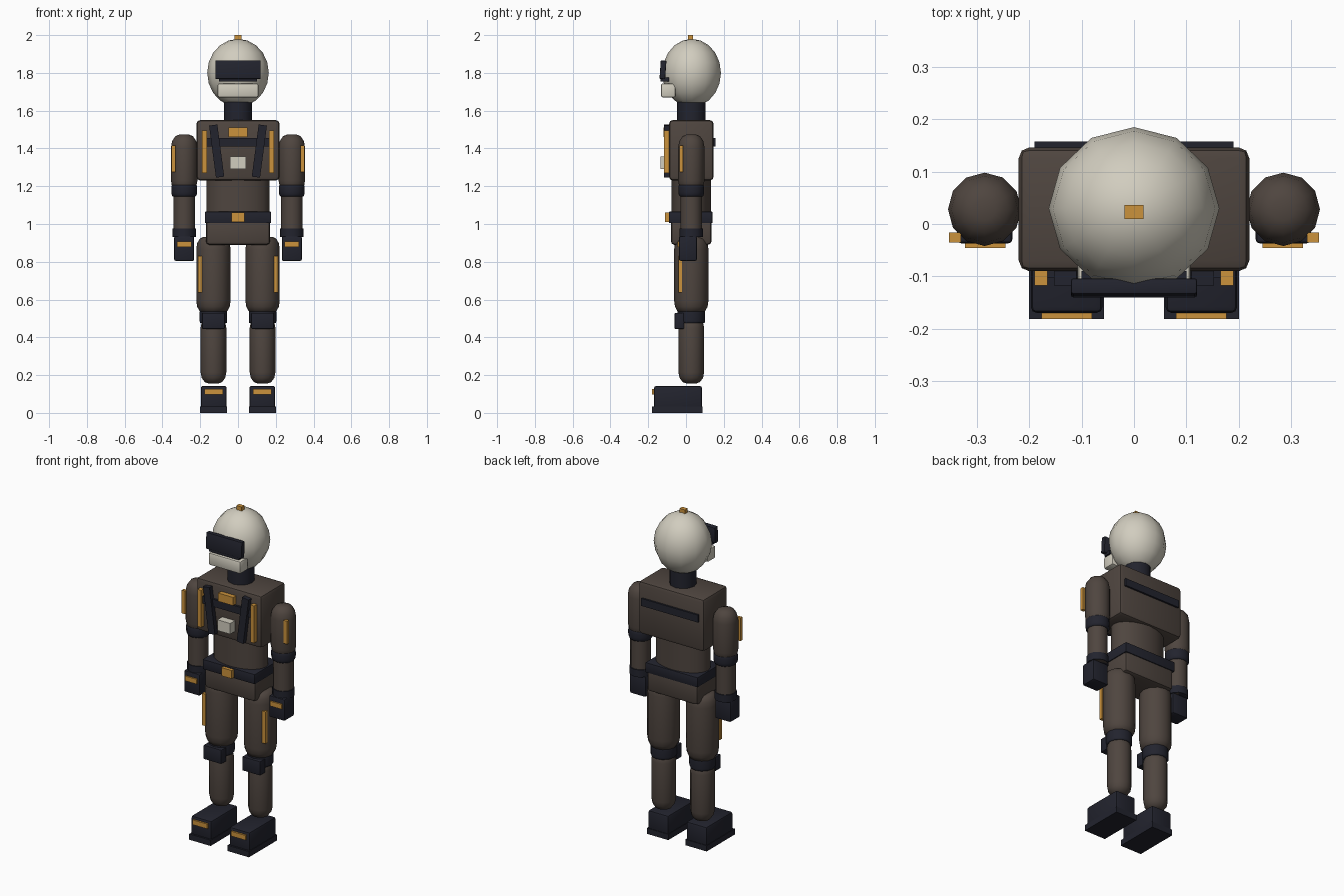
import bpy, bmesh, math
from mathutils import Matrix, Vector

if "Cube" in bpy.data.objects:
    bpy.data.objects.remove(bpy.data.objects["Cube"])

CY = 0.028  # depth of the body axis


def material(name, rgb):
    m = bpy.data.materials.new(name)
    m.diffuse_color = (*rgb, 1)
    m.use_nodes = True
    m.node_tree.nodes["Principled BSDF"].inputs["Base Color"].default_value = m.diffuse_color
    return m


BROWN = material("brown fabric", (0.078, 0.060, 0.050))
DARK = material("dark navy", (0.016, 0.017, 0.027))
AMBER = material("amber", (0.60, 0.29, 0.045))
IVORY = material("ivory shell", (0.64, 0.61, 0.52))


def finish(name, bm, mat):
    bmesh.ops.recalc_face_normals(bm, faces=bm.faces)
    me = bpy.data.meshes.new(name)
    bm.to_mesh(me)
    bm.free()
    me.materials.append(mat)
    ob = bpy.data.objects.new(name, me)
    bpy.context.collection.objects.link(ob)
    return ob


def box(name, mat, x, y, z, bevel=0.0, rot=(0, 0, 0)):
    """Box from (min, max) ranges, with optional rounded edges."""
    bm = bmesh.new()
    size = [r[1] - r[0] for r in (x, y, z)]
    bmesh.ops.create_cube(bm, size=1, matrix=Matrix.Diagonal((*size, 1)))
    if bevel:
        bmesh.ops.bevel(bm, geom=bm.edges[:], offset=bevel, segments=2,
                        profile=0.5, affect='EDGES')
    ob = finish(name, bm, mat)
    ob.location = [(r[0] + r[1]) / 2 for r in (x, y, z)]
    ob.rotation_euler = rot
    return ob


def limb(name, mat, x, z0, z1, rx, ry=None, cap=0.0, flat=1.0, n=12, y=CY):
    """Upright round part; the ends curve in over 'cap' to 'flat' * radius."""
    ry = ry or rx
    steps = [math.radians(a) for a in ((90, 60, 30, 0) if cap else (0,))]
    curve = [(flat + (1 - flat) * math.cos(a), cap * (1 - math.sin(a))) for a in steps]
    profile = [(f, z0 + h) for f, h in curve] + [(f, z1 - h) for f, h in reversed(curve)]
    bm = bmesh.new()
    rings = [[bm.verts.new((x + rx * f * math.cos(2 * math.pi * i / n),
                            y + ry * f * math.sin(2 * math.pi * i / n), z))
              for i in range(n)] for f, z in profile]
    for a, b in zip(rings, rings[1:]):
        for i in range(n):
            bm.faces.new((a[i], a[(i + 1) % n], b[(i + 1) % n], b[i]))
    bm.faces.new(rings[0])
    bm.faces.new(rings[-1])
    return finish(name, bm, mat)


# Head, visor and jaw
bm = bmesh.new()
bmesh.ops.create_uvsphere(bm, u_segments=12, v_segments=10, radius=1,
                          matrix=Matrix.Translation((0, 0.03, 1.8))
                          @ Matrix.Diagonal((0.163, 0.155, 0.18, 1)))
finish("helmet", bm, IVORY)
box("helmet_beacon", AMBER, (-0.018, 0.018), (0.01, 0.036), (1.965, 2.0))
box("visor", DARK, (-0.12, 0.12), (-0.137, -0.107), (1.768, 1.865), 0.004,
    (math.radians(-4), 0, 0))
box("visor_lower_rim", DARK, (-0.1, 0.1), (-0.134, -0.09), (1.755, 1.775))
box("jaw_guard", IVORY, (-0.108, 0.108), (-0.132, -0.055), (1.67, 1.745), 0.01)
limb("neck", DARK, 0, 1.53, 1.66, 0.075)

# Torso
box("chest", BROWN, (-0.22, 0.22), (-0.09, 0.146), (1.23, 1.55), 0.02)
limb("abdomen", BROWN, 0, 1.03, 1.26, 0.168, 0.105, n=20)
box("pelvis", BROWN, (-0.17, 0.17), (-0.08, 0.135), (0.89, 1.05), 0.018)
box("belt", DARK, (-0.175, 0.175), (-0.09, 0.14), (1.005, 1.065), 0.004)
box("belt_buckle", AMBER, (-0.035, 0.035), (-0.11, -0.085), (1.01, 1.06))
box("back_band", DARK, (-0.19, 0.19), (0.14, 0.157), (1.41, 1.455))
box("chest_band", DARK, (-0.18, 0.18), (-0.103, -0.085), (1.41, 1.455))
box("chest_badge", AMBER, (-0.05, 0.05), (-0.118, -0.085), (1.46, 1.51))
box("chest_plate", IVORY, (-0.043, 0.043), (-0.136, -0.085), (1.292, 1.357))

for side, s in (("right", 1), ("left", -1)):
    def mx(a, b):
        return tuple(sorted((s * a, s * b)))

    # Harness and chest stripe
    box(f"harness_strap_{side}", DARK, mx(0.091, 0.135), (-0.117, -0.085),
        (1.247, 1.525), 0, (0, s * math.radians(7.5), 0))
    box(f"chest_stripe_{side}", AMBER, mx(0.165, 0.19), (-0.117, -0.085), (1.27, 1.495))

    # Arm
    ax = s * 0.285
    limb(f"upper_arm_{side}", BROWN, ax, 1.16, 1.475, 0.07, cap=0.07, flat=0.3)
    limb(f"elbow_{side}", DARK, ax, 1.145, 1.215, 0.068, cap=0.025, flat=0.85)
    limb(f"forearm_{side}", BROWN, ax, 0.93, 1.18, 0.057)
    limb(f"wrist_cuff_{side}", DARK, ax, 0.93, 0.975, 0.062)
    box(f"hand_{side}", DARK, mx(0.232, 0.338), (-0.037, 0.057), (0.805, 0.935), 0.008)
    box(f"hand_stripe_{side}", AMBER, mx(0.245, 0.323), (-0.046, -0.03), (0.878, 0.907))
    box(f"arm_stripe_{side}", AMBER, mx(0.33, 0.353), (-0.035, -0.016), (1.275, 1.415))

    # Leg
    lx = s * 0.13
    limb(f"thigh_{side}", BROWN, lx, 0.53, 0.93, 0.091, cap=0.065, flat=0.62)
    limb(f"knee_band_{side}", DARK, lx, 0.475, 0.545, 0.073, cap=0.015, flat=0.93)
    box(f"knee_pad_{side}", DARK, mx(0.07, 0.19), (-0.06, -0.01), (0.445, 0.53), 0.004)
    limb(f"shin_{side}", BROWN, lx, 0.155, 0.51, 0.068, cap=0.06, flat=0.35)
    box(f"thigh_stripe_{side}", AMBER, mx(0.19, 0.213), (-0.04, -0.02), (0.637, 0.83))
    box(f"boot_{side}", DARK, mx(0.06, 0.197), (-0.17, 0.085), (0.01, 0.143), 0.012)
    box(f"boot_sole_{side}", DARK, mx(0.057, 0.2), (-0.181, 0.088), (0, 0.035))
    box(f"boot_stripe_{side}", AMBER, mx(0.08, 0.177), (-0.181, -0.16), (0.097, 0.126))

# Smooth the rounded surfaces, keep hard edges
bpy.ops.object.select_all(action='SELECT')
bpy.context.view_layer.objects.active = bpy.context.selected_objects[0]
bpy.ops.object.shade_smooth_by_angle(angle=math.radians(40))
